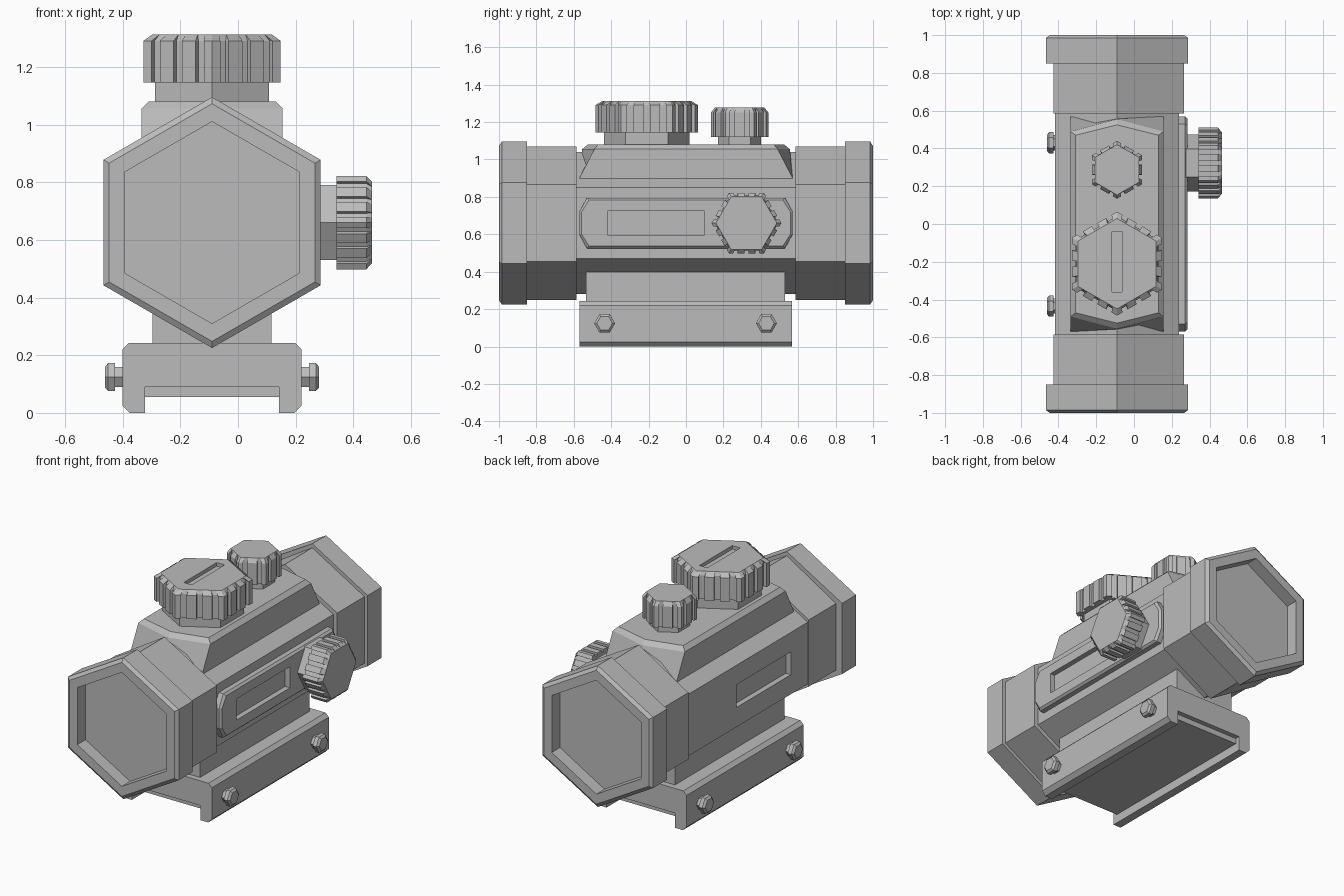
import bpy, bmesh
from math import cos, sin, pi

cube = bpy.data.objects.get("Cube")
if cube:
    bpy.data.objects.remove(cube)

grey = bpy.data.materials.new("matte_grey")
grey.use_nodes = True
grey.diffuse_color = (0.5, 0.5, 0.5, 1)
grey.node_tree.nodes["Principled BSDF"].inputs["Base Color"].default_value = (0.5, 0.5, 0.5, 1)

CX, CZ = -0.09, 0.66   # tube axis
AXES = {"x": lambda u, v, h: (h, u, v),
        "y": lambda u, v, h: (u, h, v),
        "z": lambda u, v, h: (u, v, h)}


def loft(name, levels, axis):
    """Closed solid through a list of (outline, height) along an axis."""
    bm = bmesh.new()
    rings = [[bm.verts.new(AXES[axis](u, v, h)) for u, v in pts] for pts, h in levels]
    n = len(rings[0])
    for a, b in zip(rings, rings[1:]):
        for i in range(n):
            j = (i + 1) % n
            bm.faces.new((a[i], a[j], b[j], b[i]))
    bm.faces.new(rings[0])
    bm.faces.new(rings[-1])
    bmesh.ops.recalc_face_normals(bm, faces=bm.faces)
    mesh = bpy.data.meshes.new(name)
    bm.to_mesh(mesh)
    bm.free()
    mesh.materials.append(grey)
    ob = bpy.data.objects.new(name, mesh)
    bpy.context.collection.objects.link(ob)
    return ob


def rect(u0, u1, v0, v1):
    return [(u0, v0), (u1, v0), (u1, v1), (u0, v1)]


def hexagon(cu, cv, r, turn):
    return [(cu + r * cos(turn + k * pi / 3), cv + r * sin(turn + k * pi / 3)) for k in range(6)]


def grooved(cu, cv, r, turn, grooves, depth):
    """Hexagon outline with grooves cut into every side."""
    pts = []
    corners = hexagon(0, 0, r, turn)
    for k, (ax, ay) in enumerate(corners):
        bx, by = corners[(k + 1) % 6]
        mid = turn + (k + 0.5) * pi / 3
        nx, ny = cos(mid) * depth, sin(mid) * depth
        pts.append((cu + ax, cv + ay))
        for s, e in grooves:
            for t, d in ((s, 0), (s, 1), (e, 1), (e, 0)):
                pts.append((cu + ax + (bx - ax) * t - nx * d, cv + ay + (by - ay) * t - ny * d))
    return pts


def cut(ob, cutter):
    """Subtract a cutter and discard it."""
    mod = ob.modifiers.new("cut", "BOOLEAN")
    mod.operation = "DIFFERENCE"
    mod.solver = "EXACT"
    mod.object = cutter
    bpy.context.view_layer.objects.active = ob
    bpy.ops.object.modifier_apply(modifier="cut")
    bpy.data.objects.remove(cutter)


def knob(name, cu, cv, r, neck_r, h, axis, turn, grooves, depth):
    """Neck plus grooved cap; h = neck bottom, cap bottom, chamfer, top."""
    neck = hexagon(cu, cv, neck_r, turn)
    loft(name + "_neck", [(neck, h[0]), (neck, h[1] + 0.01)], axis)
    side = grooved(cu, cv, r, turn, grooves, depth)
    top = grooved(cu, cv, r * 0.87, turn, grooves, 0)
    return loft(name + "_cap", [(side, h[1]), (side, h[2]), (top, h[3])], axis)


# Hexagonal tube with recessed lenses, end rings and a slimmer middle
def tube_ring(r, clip=-1):
    return [(max(x, clip), z) for x, z in hexagon(CX, CZ, r, pi / 2)]


half = [(tube_ring(0.35), 0.92), (tube_ring(0.35), 1.0), (tube_ring(0.412), 1.0),
        (tube_ring(0.435), 0.985), (tube_ring(0.435), 0.85), (tube_ring(0.41, -0.425), 0.85),
        (tube_ring(0.41, -0.425), 0.585), (tube_ring(0.38), 0.585)]
tube = loft("tube", [(p, -y) for p, y in half] + [(p, y) for p, y in reversed(half)], "y")
cut(tube, loft("left_slot_cutter", [(rect(-0.42, 0.11, 0.59, 0.73), -0.6),
                                    (rect(-0.42, 0.11, 0.59, 0.73), -0.385)], "x"))


# Raised housing with pointed sloping ends
def housing_ring(w, side_y, mid_y):
    return [(CX - w, -side_y), (CX, -mid_y), (CX + w, -side_y),
            (CX + w, side_y), (CX, mid_y), (CX - w, side_y)]


loft("top_housing", [(housing_ring(0.245, 0.57, 0.575), 0.8),
                     (housing_ring(0.245, 0.57, 0.575), 0.9),
                     (housing_ring(0.245, 0.49, 0.555), 1.055),
                     (housing_ring(0.22, 0.47, 0.525), 1.08)], "z")


# Right side plate with a slot
def plate_ring(inset):
    a, b, c = 0.57 - inset, 0.53 - inset, 0.135 - inset
    return [(-b, CZ - c), (b, CZ - c), (a, CZ - 0.06), (a, CZ + 0.06),
            (b, CZ + c), (-b, CZ + c), (-a, CZ + 0.06), (-a, CZ - 0.06)]


plate = loft("side_plate", [(plate_ring(0), 0.2), (plate_ring(0), 0.27), (plate_ring(0.012), 0.283)], "x")
cut(plate, loft("plate_slot_cutter", [(rect(-0.42, 0.1, 0.595, 0.725), 0.25),
                                      (rect(-0.42, 0.1, 0.595, 0.725), 0.4)], "x"))

# Adjustment knobs
fine = [(0.12, 0.24), (0.44, 0.56), (0.76, 0.88)]
coarse = [(0.16, 0.32), (0.68, 0.84)]
large = knob("large_top_knob", CX, -0.21, 0.275, 0.228, (1.05, 1.145, 1.29, 1.312), "z", pi / 2, fine, 0.02)
cut(large, loft("knob_slot_cutter", [(rect(-0.117, -0.063, -0.36, -0.04), 1.29),
                                     (rect(-0.117, -0.063, -0.36, -0.04), 1.4)], "z"))
knob("small_top_knob", CX, 0.287, 0.153, 0.115, (1.05, 1.12, 1.252, 1.277), "z", pi / 2, coarse, 0.015)
knob("side_knob", 0.323, CZ, 0.187, 0.15, (0.22, 0.342, 0.445, 0.465), "x", 0, fine, 0.014)

# Mount neck and channelled rail clamp
neck = rect(-0.296, 0.116, -0.535, 0.53)
loft("mount_neck", [(neck, 0.2), (neck, 0.46)], "z")

clamp_half = [(0.233, 0.09), (0.233, 0), (0.286, 0), (0.311, 0.025), (0.311, 0.22), (0.289, 0.242)]
clamp = [(CX + x, z) for x, z in clamp_half] + [(CX - x, z) for x, z in reversed(clamp_half)]
loft("rail_clamp", [(clamp, -0.57), (clamp, 0.567)], "y")
pad = rect(CX - 0.233, CX + 0.233, -0.54, 0.537)
loft("clamp_pad", [(pad, 0.055), (pad, 0.1)], "z")

# Clamp bolts on both sides
for side, sign in (("left", 1), ("right", -1)):
    for end, y in (("front", -0.435), ("back", 0.43)):
        levels = [(0.04, 0.29), (0.04, 0.336), (0.056, 0.336), (0.056, 0.36), (0.042, 0.371)]
        loft(f"{side}_{end}_bolt", [(hexagon(y, 0.124, r, 0), CX + sign * h) for r, h in levels], "x")
